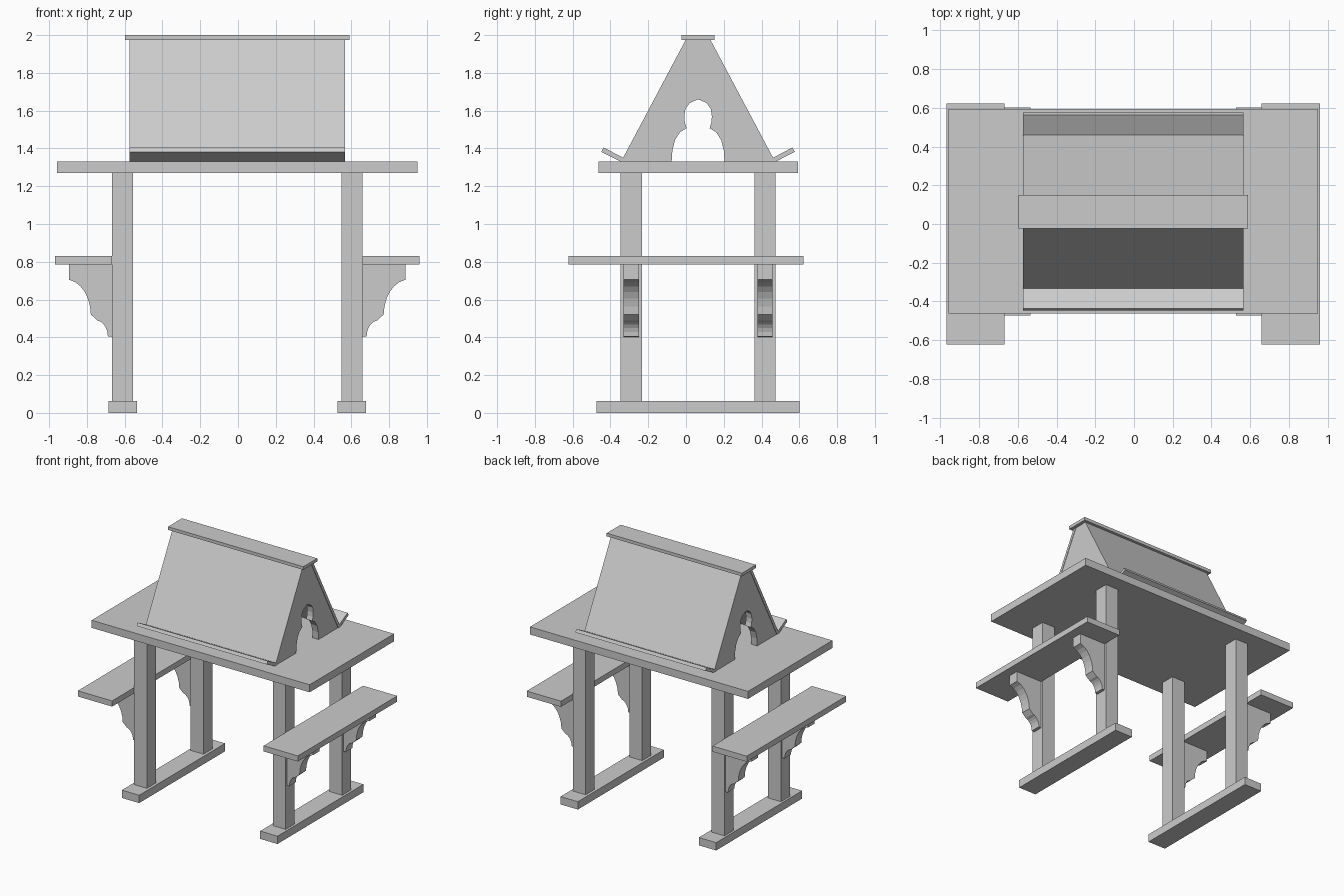
import bpy, bmesh
from math import sin, cos, pi

if "Cube" in bpy.data.objects:
    bpy.data.objects.remove(bpy.data.objects["Cube"])

CX, CY = -0.004, 0.064   # centre of the table


def prism(name, pts, axis, a, b):
    """Extrude a 2D profile from a to b along 'x' (pts = y,z) or 'y' (pts = x,z)."""
    bm = bmesh.new()
    place = (lambda p, t: (t, *p)) if axis == 'x' else (lambda p, t: (p[0], t, p[1]))
    face = bm.faces.new([bm.verts.new(place(p, a)) for p in pts])
    new = bmesh.ops.extrude_face_region(bm, geom=[face])['geom']
    for v in new:
        if isinstance(v, bmesh.types.BMVert):
            if axis == 'x':
                v.co.x = b
            else:
                v.co.y = b
    bmesh.ops.recalc_face_normals(bm, faces=bm.faces[:])
    me = bpy.data.meshes.new(name)
    bm.to_mesh(me)
    bm.free()
    ob = bpy.data.objects.new(name, me)
    bpy.context.collection.objects.link(ob)
    return ob


def box(name, x0, x1, y0, y1, z0, z1):
    x0, x1 = sorted((x0, x1))
    return prism(name, [(x0, z0), (x1, z0), (x1, z1), (x0, z1)], 'y', y0, y1)


def arc(cx, cz, rx, rz, a0, a1, n):
    return [(cx + rx * cos(a0 + (a1 - a0) * i / n),
             cz + rz * sin(a0 + (a1 - a0) * i / n)) for i in range(n + 1)]


# Table top
box("table_top", CX - .955, CX + .955, CY - .526, CY + .53, 1.27, 1.33)

# Bracket profile: distance from centre, height (two concave scallops)
bracket = [(.664, .785), (.892, .785), (.892, .705)]
bracket += arc(.905, .515, .13, .19, pi * .55, pi * .99, 6)
bracket += arc(.75, .405, .065, .085, pi * .55, pi, 5)
bracket += [(.664, .403)]

for sx, side in ((-1, "left"), (1, "right")):
    # Foot rail, seat board, legs and scalloped brackets
    box(side + "_foot", CX + sx * .53, CX + sx * .682, CY - .538, CY + .538, 0, .062)
    box(side + "_seat", CX + sx * .664, CX + sx * .964, -.622, .622, .785, .83)
    for sy, end in ((-1, "front"), (1, "back")):
        ly = sorted((CY + sy * .298, CY + sy * .41))
        box(f"{side}_{end}_leg", CX + sx * .552, CX + sx * .664, *ly, .062, 1.27)
        by = sorted((CY + sy * .314, CY + sy * .394))
        prism(f"{side}_{end}_bracket", [(CX + sx * x, z) for x, z in bracket], 'y', *by)

# Sloped reading panels with book ledges
panel = [(.065, 1.976), (.40, 1.345), (.392, 1.33), (.383, 1.33), (.040, 1.976)]
ledge = [(.383, 1.33), (.41, 1.33), (.512, 1.382), (.50, 1.405), (.397, 1.351)]
for sy, end in ((-1, "front"), (1, "back")):
    for part, pts in (("panel", panel), ("ledge", ledge)):
        prism(f"{end}_{part}", [(CY + sy * y, z) for y, z in pts], 'x', CX - .57, CX + .57)

# Gable ends with a trefoil opening
opening = [(.14, 1.33), (.136, 1.39), (.122, 1.445), (.095, 1.487), (.061, 1.507),
           (.070, 1.535), (.073, 1.57), (.067, 1.61), (.045, 1.64), (.020, 1.652)]
half = [(.040, 1.976), (.383, 1.33)] + opening
gable = [(CY + y, z) for y, z in half] + [(CY, 1.66)]
gable += [(CY - y, z) for y, z in reversed(half)]
for sx, side in ((-1, "left"), (1, "right")):
    prism(side + "_gable", gable, 'x', CX + sx * .515, CX + sx * .567)

# Ridge cap
box("ridge_cap", CX - .593, CX + .593, CY - .087, CY + .087, 1.975, 2.0)
